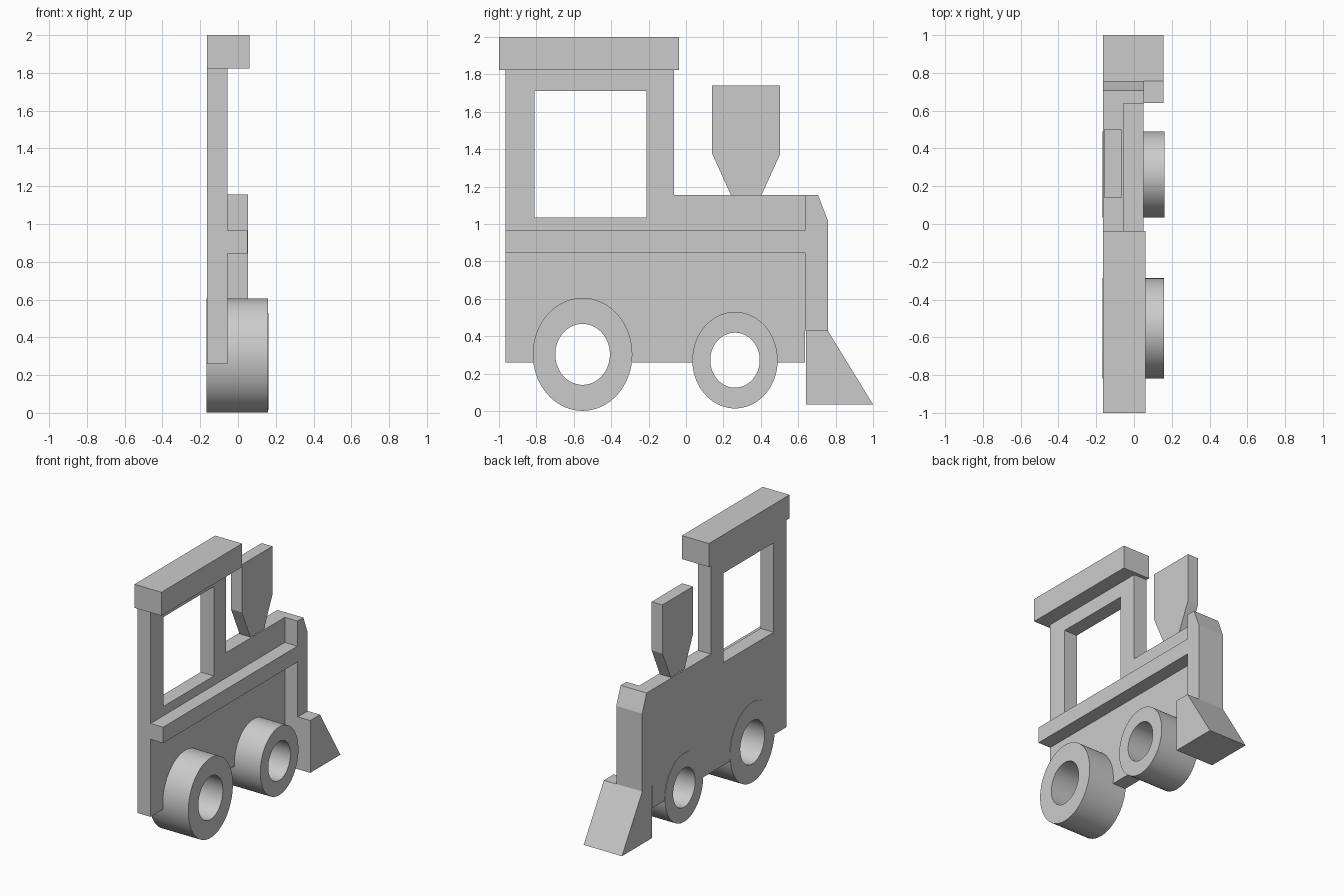
import bpy, bmesh, math

if "Cube" in bpy.data.objects:
    bpy.data.objects.remove(bpy.data.objects["Cube"])

grey = bpy.data.materials.new("plain grey")
grey.diffuse_color = (0.6, 0.6, 0.6, 1)
grey.use_nodes = True
grey.node_tree.nodes["Principled BSDF"].inputs["Base Color"].default_value = grey.diffuse_color


def plate(name, x0, x1, *loops):
    """Fill (y, z) outlines (extra loops are holes) and extrude from x0 to x1."""
    bm = bmesh.new()
    edges = []
    for pts in loops:
        vs = [bm.verts.new((x0, y, z)) for y, z in pts]
        edges += [bm.edges.new((vs[i - 1], vs[i])) for i in range(len(vs))]
    if len(loops) == 1 and len(loops[0]) < 10:
        bm.faces.new(vs)
    else:
        bmesh.ops.triangle_fill(bm, edges=edges, use_beauty=True)
    out = bmesh.ops.extrude_face_region(bm, geom=bm.faces[:], use_keep_orig=True)
    for v in out["geom"]:
        if isinstance(v, bmesh.types.BMVert):
            v.co.x = x1
    bmesh.ops.recalc_face_normals(bm, faces=bm.faces[:])
    me = bpy.data.meshes.new(name)
    bm.to_mesh(me)
    bm.free()
    me.materials.append(grey)
    ob = bpy.data.objects.new(name, me)
    bpy.context.collection.objects.link(ob)
    return ob


def rect(y0, y1, z0, z1):
    return [(y0, z0), (y1, z0), (y1, z1), (y0, z1)]


def ellipse(y, z, ry, rz, n=72):
    return [(y + ry * math.cos(2 * math.pi * i / n), z + rz * math.sin(2 * math.pi * i / n))
            for i in range(n)]


def arch(y, z, ry, rz, floor, n=24):
    """Part of an ellipse above the floor line, ordered by rising y."""
    a = math.asin((floor - z) / rz)
    return [(y - ry * math.cos(t), z + rz * math.sin(t))
            for t in (a + (math.pi - 2 * a) * i / n for i in range(n + 1))]


BACK = -0.165
# name: centre y, centre z, outer radii, inner radii, x of outer face
wheels = {
    "rear_wheel": (-0.553, 0.303, 0.266, 0.302, 0.146, 0.163, 0.158),
    "front_wheel": (0.262, 0.272, 0.228, 0.258, 0.132, 0.147, 0.162),
}

# Oval wheels with open hubs, and matching arches for the body
arches = []
for name, (y, z, ry, rz, hy, hz, x1) in wheels.items():
    w = plate(name, BACK - 0.003, x1, ellipse(y, z, ry, rz), ellipse(y, z, hy, hz))
    bpy.context.view_layer.objects.active = w
    w.select_set(True)
    bpy.ops.object.shade_smooth_by_angle(angle=math.radians(30))
    w.select_set(False)
    arches += arch(y, z, ry * 0.8, rz * 0.8, 0.26)

# Body and cab in one slab, with a cab window
outline = [(-0.965, 0.26)] + arches + [(0.637, 0.26), (0.637, 1.155), (-0.063, 1.155),
                                       (-0.063, 1.825), (-0.965, 1.825)]
plate("body_and_cab", BACK, -0.055, outline, rect(-0.81, -0.21, 1.035, 1.71))

# Roof and side running board
plate("cab_roof", BACK, 0.06, rect(-1.0, -0.037, 1.823, 2.0))
plate("side_board", -0.055, 0.05, rect(-0.965, 0.637, 0.845, 0.965))

# Boiler front, chimney and cowcatcher
plate("boiler_front", BACK, 0.052,
      [(0.637, 0.43), (0.758, 0.43), (0.758, 1.02), (0.706, 1.155), (0.637, 1.155)])
plate("chimney", -0.155, -0.065,
      [(0.24, 1.155), (0.404, 1.155), (0.503, 1.373), (0.503, 1.74), (0.138, 1.74), (0.138, 1.38)])
plate("cowcatcher", BACK, 0.155,
      [(0.641, 0.035), (1.0, 0.035), (0.758, 0.43), (0.641, 0.43)])
